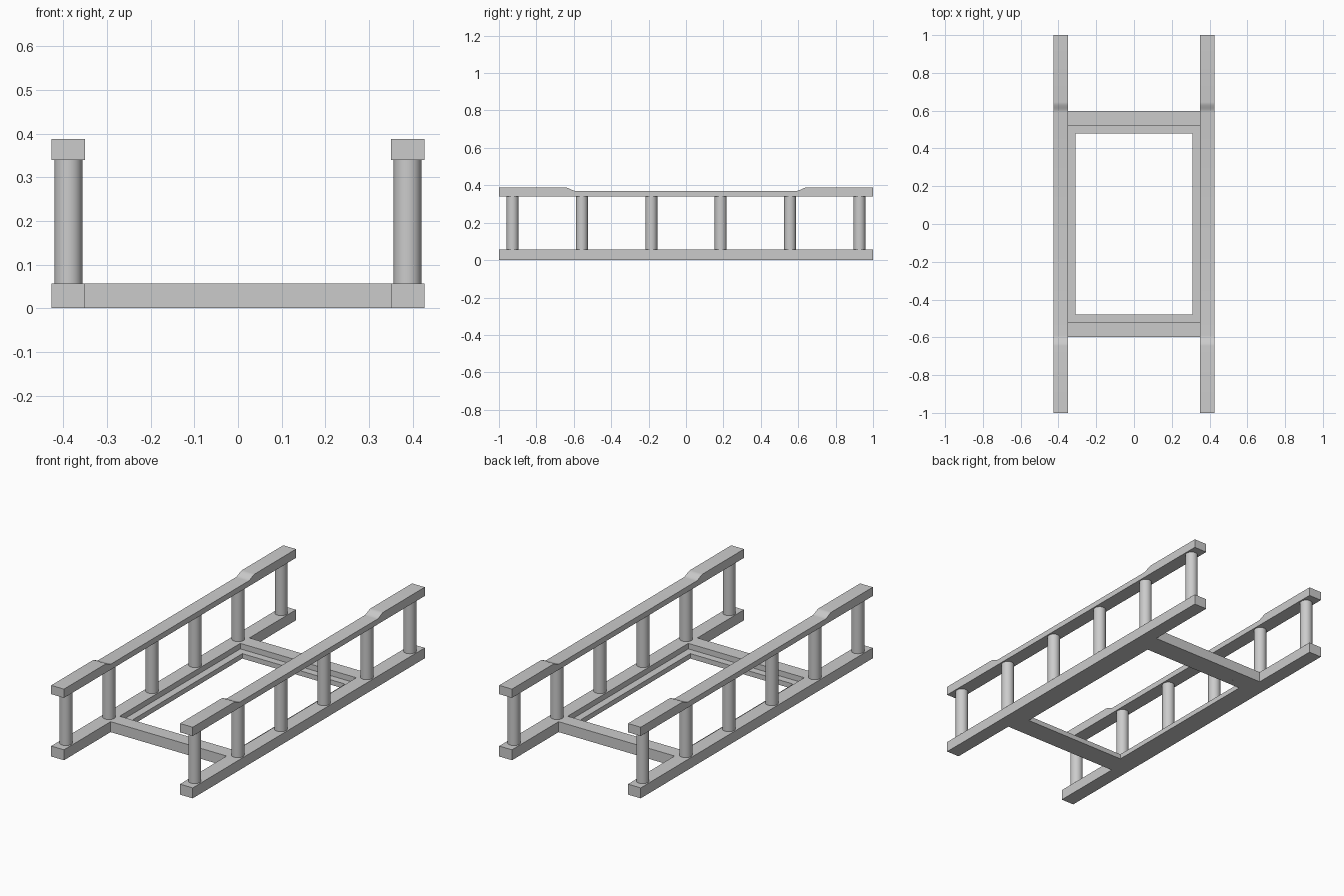
import bpy
import bmesh

cube = bpy.data.objects.get("Cube")
if cube:
    bpy.data.objects.remove(cube, do_unlink=True)

grey = bpy.data.materials.new("plain grey")
grey.use_nodes = True
grey.diffuse_color = (0.6, 0.6, 0.6, 1)
grey.node_tree.nodes["Principled BSDF"].inputs["Base Color"].default_value = (0.6, 0.6, 0.6, 1)

RAIL_IN, RAIL_OUT = 0.35, 0.427
BASE_TOP = 0.057
RAIL_LOW, RAIL_MID, RAIL_END = 0.34, 0.37, 0.388
LIP_TOP = 0.027
SIDES = (("left", 1), ("right", -1))


def add_object(name, bm):
    bmesh.ops.recalc_face_normals(bm, faces=bm.faces)
    mesh = bpy.data.meshes.new(name)
    bm.to_mesh(mesh)
    bm.free()
    mesh.materials.append(grey)
    obj = bpy.data.objects.new(name, mesh)
    bpy.context.collection.objects.link(obj)
    return obj


def box(name, x, y, z):
    """Box between the given pairs of limits."""
    bm = bmesh.new()
    bmesh.ops.create_cube(bm, size=1)
    for v in bm.verts:
        v.co = [lim[0] if c < 0 else lim[1] for c, lim in zip(v.co, (x, y, z))]
    return add_object(name, bm)


def smooth(obj):
    bpy.ops.object.select_all(action="DESELECT")
    obj.select_set(True)
    bpy.context.view_layer.objects.active = obj
    bpy.ops.object.shade_smooth_by_angle(angle=0.5)


def top_rail(name, x):
    """Side profile with gently stepped-up ends, extruded across the rail."""
    steps = 8
    half = [(1, RAIL_END)]
    for i in range(steps + 1):
        t = i / steps
        ease = t * t * (3 - 2 * t)
        half.append((0.645 - 0.055 * t, RAIL_END + (RAIL_MID - RAIL_END) * ease))
    profile = [(1, RAIL_LOW)] + half + [(-y, z) for y, z in reversed(half)] + [(-1, RAIL_LOW)]
    bm = bmesh.new()
    face = bm.faces.new([bm.verts.new((x[0], y, z)) for y, z in profile])
    result = bmesh.ops.extrude_face_region(bm, geom=[face])
    verts = [g for g in result["geom"] if isinstance(g, bmesh.types.BMVert)]
    bmesh.ops.translate(bm, verts=verts, vec=(x[1] - x[0], 0, 0))
    smooth(add_object(name, bm))


def post(name, x, y):
    bm = bmesh.new()
    bmesh.ops.create_cone(bm, cap_ends=True, segments=32, radius1=0.032,
                          radius2=0.032, depth=RAIL_LOW - BASE_TOP)
    bmesh.ops.translate(bm, verts=bm.verts, vec=(x, y, (RAIL_LOW + BASE_TOP) / 2))
    smooth(add_object(name, bm))


# Side rails, posts and the side parts of the inner lip
for side, s in SIDES:
    x = sorted((s * RAIL_IN, s * RAIL_OUT))
    box(f"{side}_base_rail", x, (-1, 1), (0, BASE_TOP))
    top_rail(f"{side}_top_rail", x)
    for i in range(6):
        post(f"{side}_post_{i + 1}", sum(x) / 2, (i - 2.5) * 0.371)
    box(f"{side}_lip", sorted((s * 0.31, s * RAIL_IN)), (-0.52, 0.52), (0, LIP_TOP))

# Cross beams and the end parts of the inner lip
for end, s in (("back", 1), ("front", -1)):
    box(f"{end}_cross_beam", (-RAIL_IN, RAIL_IN), sorted((s * 0.52, s * 0.598)), (0, BASE_TOP))
    box(f"{end}_lip", (-0.31, 0.31), sorted((s * 0.48, s * 0.52)), (0, LIP_TOP))
